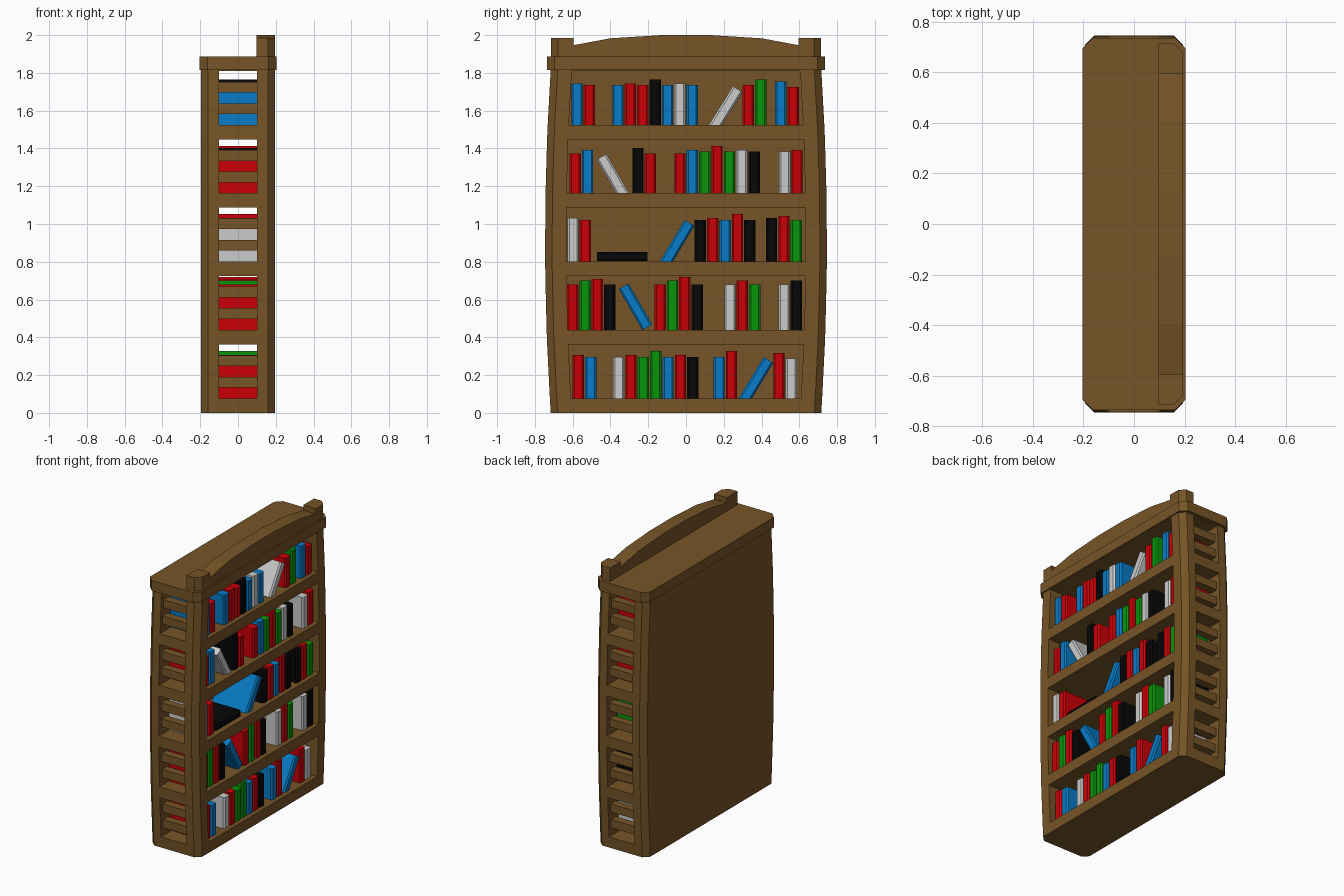
import bpy, bmesh, math
from mathutils import Matrix

if "Cube" in bpy.data.objects:
    bpy.data.objects.remove(bpy.data.objects["Cube"])


def material(name, rgb):
    m = bpy.data.materials.new(name)
    m.diffuse_color = (*rgb, 1)
    m.use_nodes = True
    m.node_tree.nodes["Principled BSDF"].inputs["Base Color"].default_value = m.diffuse_color
    return m


wood = material("wood", (0.18, 0.09, 0.02))
COLOURS = {
    "r": material("red_cover", (0.6, 0.0, 0.002)),
    "b": material("blue_cover", (0.002, 0.2, 0.57)),
    "g": material("green_cover", (0.002, 0.3, 0.003)),
    "w": material("grey_cover", (0.52, 0.52, 0.52)),
    "k": material("black_cover", (0.002, 0.002, 0.002)),
}


def loft(name, stacks, mat=None):
    """Solid mesh from one or more stacks of equal-sized closed rings."""
    bm = bmesh.new()
    for rings in stacks:
        vs = [[bm.verts.new(p) for p in ring] for ring in rings]
        n = len(vs[0])
        for a, b in zip(vs, vs[1:]):
            for i in range(n):
                j = (i + 1) % n
                bm.faces.new((a[i], a[j], b[j], b[i]))
        bm.faces.new(vs[0][::-1])
        bm.faces.new(vs[-1])
    bmesh.ops.recalc_face_normals(bm, faces=bm.faces)
    me = bpy.data.meshes.new(name)
    bm.to_mesh(me)
    bm.free()
    ob = bpy.data.objects.new(name, me)
    bpy.context.collection.objects.link(ob)
    if mat:
        me.materials.append(mat)
    return ob


def octagon(hx, hy, c, z):
    """Rectangle with chamfered corners at height z."""
    return [(hx, hy - c, z), (hx - c, hy, z), (c - hx, hy, z), (-hx, hy - c, z),
            (-hx, c - hy, z), (c - hx, -hy, z), (hx - c, -hy, z), (hx, c - hy, z)]


def rect(x0, x1, y0, y1, z):
    return [(x0, y0, z), (x1, y0, z), (x1, y1, z), (x0, y1, z)]


def half_width(z):
    """Bowed outline of the case sides."""
    return 0.716 + 0.03 * (1 - ((z - 0.91) / 0.91) ** 2)


FLOORS = [0.077, 0.44, 0.802, 1.163, 1.525]
BAY = 0.285

# Case: bowed, chamfered body
levels = [0] + [z for f in FLOORS for z in (f, f + BAY)] + [1.82]
case = loft("bookcase_body",
            [[octagon(0.195, half_width(z), 0.037, z) for z in levels]], wood)

# Shelf bays open to the front, and a window per bay through both sides
bays = []
for f in FLOORS:
    ring = []
    for z in (f, f + BAY):
        w = half_width(z) - 0.112
        ring.append(rect(-0.15, 0.3, -w, w, z))
    bays.append(ring)
windows = [[rect(-0.1, 0.1, -1, 1, z) for z in (f, f + BAY)] for f in FLOORS]
for name, stacks in (("bay_cutter", bays), ("window_cutter", windows)):
    cutter = loft(name, stacks)
    cutter.hide_render = True
    cutter.display_type = 'WIRE'
    mod = case.modifiers.new(name, 'BOOLEAN')
    mod.operation = 'DIFFERENCE'
    mod.solver = 'EXACT'
    mod.object = cutter

# Side slats: two set back inside each window
for s, side in ((-1, "left"), (1, "right")):
    slats = []
    for f in FLOORS:
        for k in (1, 3):
            z = f + BAY * k / 5
            w = half_width(z)
            slats.append([rect(-0.1, 0.1, s * (w - 0.085), s * (w - 0.028), h)
                          for h in (z, z + BAY / 5)])
    loft(f"side_slats_{side}", slats, wood)

# Cornice
loft("cornice", [[octagon(0.204, 0.737, 0.042, z) for z in (1.816, 1.888)]], wood)

# Crown: two corner posts and an arched board
for s, side in ((-1, "left"), (1, "right")):
    foot = [(0.097, 0.595), (0.195, 0.595), (0.195, 0.677), (0.158, 0.714), (0.097, 0.714)]
    loft(f"crown_post_{side}", [[[(x, s * y, z) for x, y in foot] for z in (1.888, 1.985)]], wood)
half = [(0.595, 1.888), (0.595, 1.947), (0.4, 1.983), (0.13, 2.0)]
arch = half + [(-y, z) for y, z in reversed(half)]
loft("crown_arch", [[[(x, y, z) for y, z in arch] for x in (0.097, 0.195)]], wood)


def book(colour, y, z, h, lean=0, t=0.06):
    """Book with chamfered spine; lean tips the top toward +y."""
    w, c = t / 2, 0.01
    plan = [(-0.11, -w), (0.155, -w), (0.165, c - w), (0.165, w - c), (0.155, w), (-0.11, w)]
    ob = loft("book", [[[(x, v, k) for x, v in plan] for k in (0, h)]], COLOURS[colour])
    ob.data.transform(Matrix.Translation((0, y, z)) @ Matrix.Rotation(-math.radians(lean), 4, 'X'))


# Upright books: runs of (first centre, "colour + height in hundredths")
PITCH = 0.0655
SHELVES = [
    [(-0.57, "r23 b22"), (-0.357, "w22 r23 g22 g25 b22 r23 k22"), (0.175, "b22 r25"), (0.492, "r24 w21")],
    [(-0.6, "r24 g26 r27 k24"), (-0.137, "r24 g26 r28 k24"), (0.233, "w24 r26 g24"), (0.519, "w24 k26")],
    [(-0.598, "w23 r22"), (0.076, "k22 r23 b22 r25 k22"), (0.453, "k23 r24 g22")],
    [(-0.587, "r21 b23"), (-0.254, "k24 r21"), (-0.032, "r21 b23 g22 r25 g22 w23 k22"), (0.522, "w22 r23")],
    [(-0.577, "b22 r21"), (-0.36, "b21 r22 r21 k24 b21 w22 b21"), (0.33, "r21 g24"), (0.502, "b23 r20")],
]
for floor, runs in zip(FLOORS, SHELVES):
    for start, codes in runs:
        for i, code in enumerate(codes.split()):
            book(code[0], start + i * PITCH, floor, int(code[1:]) / 100)

# Leaning books (lower corners sunk into the shelf), and one lying flat
book("b", 0.305, FLOORS[0] - 0.015, 0.255, 31)
book("b", -0.205, FLOORS[1] + 0.013, 0.25, -30)
book("b", -0.113, FLOORS[2] - 0.015, 0.255, 31)
book("w", -0.327, FLOORS[3] - 0.015, 0.24, -30)
book("w", 0.147, FLOORS[4] - 0.015, 0.24, 32)
book("k", -0.47, FLOORS[2] + 0.026, 0.265, 90, 0.05)
